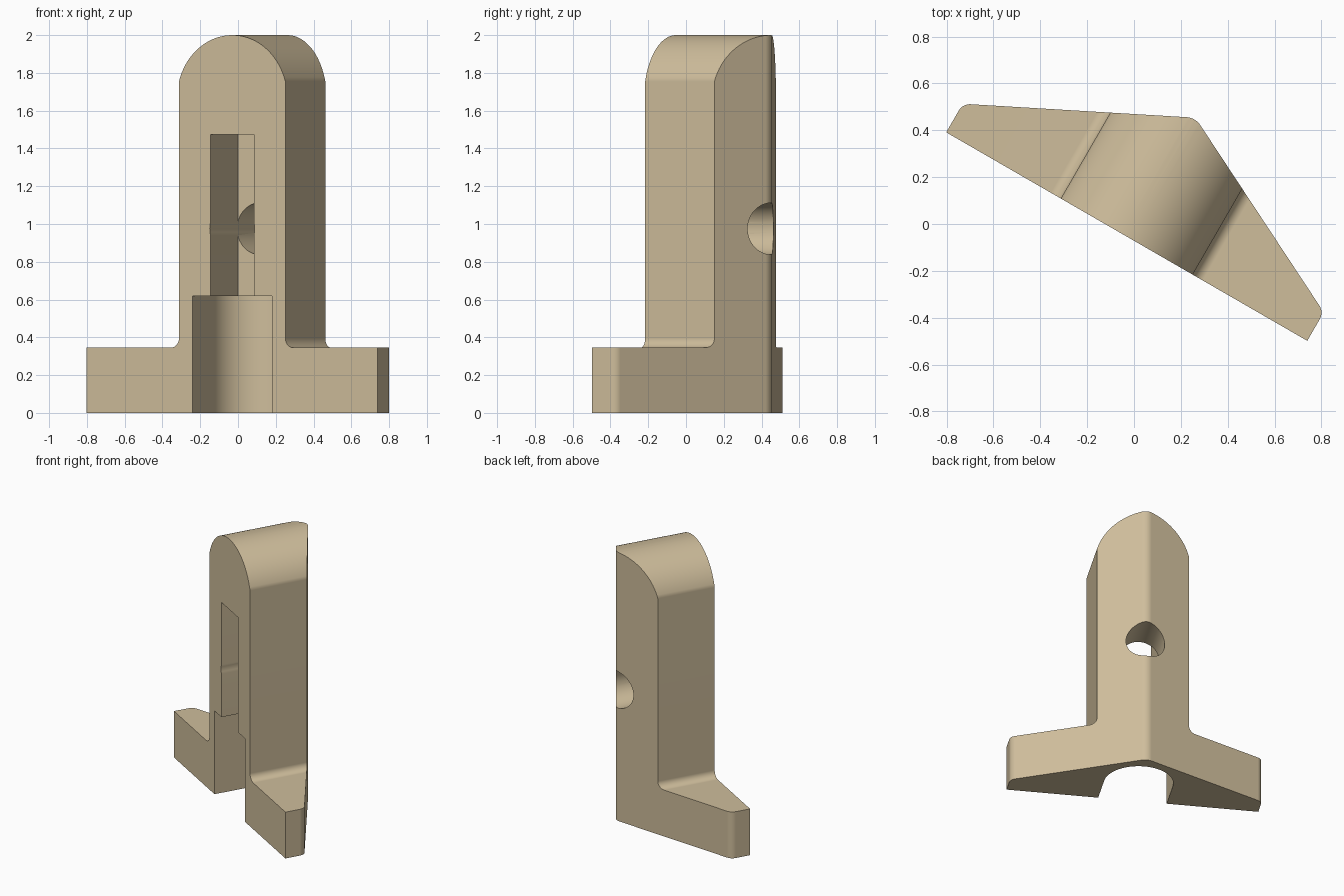
import bpy, bmesh, math
from mathutils import Matrix, Vector

if "Cube" in bpy.data.objects:
    bpy.data.objects.remove(bpy.data.objects["Cube"])

FRONT, BACK = -0.062, 0.518     # front plane and rear ridge in the bracket's own axes
TURN = Matrix.Rotation(math.radians(-30), 4, 'Z')


def arc(cx, cy, r, a0, a1, n):
    return [(cx + r * math.cos(math.radians(a0 + (a1 - a0) * i / n)),
             cy + r * math.sin(math.radians(a0 + (a1 - a0) * i / n))) for i in range(n + 1)]


def prism(name, pts, lo, hi, upright):
    """Extrude a plan (x, y) along z, or a front profile (x, z) along y."""
    bm = bmesh.new()
    place = (lambda p, d: (p[0], p[1], d)) if upright else (lambda p, d: (p[0], d, p[1]))
    a = [bm.verts.new(place(p, lo)) for p in pts]
    b = [bm.verts.new(place(p, hi)) for p in pts]
    bm.faces.new(a)
    bm.faces.new(b)
    for i in range(len(pts)):
        j = (i + 1) % len(pts)
        bm.faces.new((a[i], a[j], b[j], b[i]))
    bmesh.ops.recalc_face_normals(bm, faces=bm.faces)
    me = bpy.data.meshes.new(name)
    bm.to_mesh(me)
    bm.free()
    ob = bpy.data.objects.new(name, me)
    bpy.context.collection.objects.link(ob)
    return ob


def mirror(half):
    """Close a right-hand half outline with its left-hand reflection."""
    return half + [(-x, y) for x, y in reversed(half) if abs(x) > 1e-5]


def combine(target, tool, operation):
    m = target.modifiers.new(tool.name, 'BOOLEAN')
    m.operation, m.solver, m.object = operation, 'EXACT', tool
    bpy.context.view_layer.objects.active = target
    bpy.ops.object.modifier_apply(modifier=m.name)
    tool.hide_render = True
    bpy.data.objects.remove(tool, do_unlink=True)


# Front profile: wide foot, filleted column, arched top
rise = 0.245
R = (0.325 ** 2 + rise ** 2) / (2 * rise)
start = math.degrees(math.asin((R - rise) / R))
half = [(1.0, 0), (1.0, 0.345)]
half += arc(0.375, 0.395, 0.05, 270, 180, 8)
half += arc(0, 2 - R, R, start, 90, 18)
body = prism("bracket_body", mirror(half), -0.5, 1.0, False)

# Plan outline: flat front, rounded tips and rounded rear ridge
W, slope = 0.89, math.radians(26.57)
r_tip, r_ridge = 0.055, 0.075
v_corner = BACK + 0.006 - W * math.tan(slope)
tip_y = v_corner - r_tip * math.tan((math.pi / 2 - slope) / 2)
ridge_y = BACK + 0.006 - r_ridge / math.cos(slope)
norm = 90 - math.degrees(slope)
half = [(W, FRONT)] + arc(W - r_tip, tip_y, r_tip, 0, norm, 8)
half += arc(0, ridge_y, r_ridge, norm, 90, 5)
plan = prism("plan_outline", mirror(half), -0.2, 2.2, True)
combine(body, plan, 'INTERSECT')

# Round-backed pocket in the foot
r = 0.2425
pocket = prism("foot_pocket", [(-r, -0.4), (r, -0.4)] + arc(0, 0.18, r, 0, 180, 36),
               -0.2, 0.62, True)
combine(body, pocket, 'DIFFERENCE')

# Tall slot in the column
s = 0.1325
slot = prism("column_slot", [(-s, 0.4), (s, 0.4), (s, 1.475), (-s, 1.475)],
             -0.4, 0.228, False)
combine(body, slot, 'DIFFERENCE')

# Round hole through the column
hole = prism("through_hole", arc(0, 0.975, 0.137, 0, 360, 48)[:-1], -0.4, 0.9, False)
combine(body, hole, 'DIFFERENCE')

# Turn into place and shade
body.data.transform(TURN)
bpy.ops.object.select_all(action='DESELECT')
body.select_set(True)
bpy.context.view_layer.objects.active = body
bpy.ops.object.shade_smooth_by_angle(angle=math.radians(20))
wn = body.modifiers.new("even_shading", 'WEIGHTED_NORMAL')
wn.keep_sharp = True

mat = bpy.data.materials.new("tan")
mat.diffuse_color = (0.62, 0.51, 0.33, 1)
mat.use_nodes = True
mat.node_tree.nodes["Principled BSDF"].inputs["Base Color"].default_value = mat.diffuse_color
body.data.materials.clear()
body.data.materials.append(mat)
